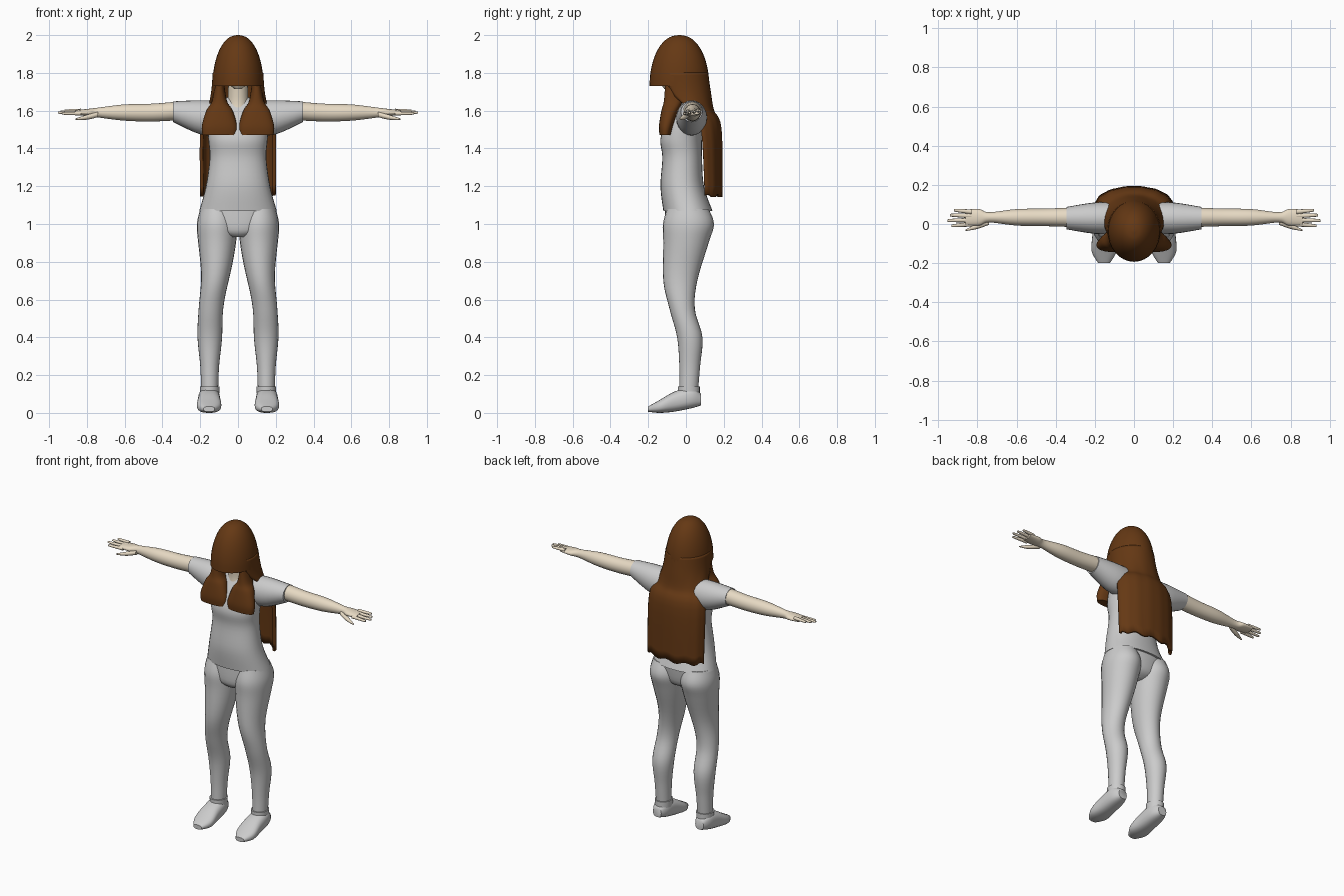
import bpy
from math import sin, cos, tanh, tau, radians, copysign
from mathutils import Vector

if "Cube" in bpy.data.objects:
    bpy.data.objects.remove(bpy.data.objects["Cube"])


def material(name, *rgb):
    mat = bpy.data.materials.new(name)
    mat.use_nodes = True
    mat.diffuse_color = (*rgb, 1)
    shader = mat.node_tree.nodes["Principled BSDF"]
    shader.inputs["Base Color"].default_value = (*rgb, 1)
    return mat


CLOTH = material("grey cloth", .6, .6, .6)
SKIN = material("pale skin", .8, .7, .55)
HAIR = material("brown hair", .13, .04, .007)


def smooth_path(stations, steps=5):
    """Pass a smooth spline through equally long tuples."""
    points = [Vector(station) for station in stations]
    points = [points[0], *points, points[-1]]
    path = []
    for before, start, end, after in zip(points, points[1:], points[2:], points[3:]):
        tangent_in, tangent_out = (end - before) / 2, (after - start) / 2
        for step in range(steps):
            t = step / steps
            ease = t * t * (3 - 2 * t)
            path.append(start.lerp(end, ease) + tangent_in * t * (1 - t) ** 2
                        - tangent_out * t * t * (1 - t))
    return path + [points[-1]]


def bridge(rows, width, closed):
    """Quads between consecutive rows of vertices."""
    faces = []
    for row in range(rows - 1):
        for i in range(width if closed else width - 1):
            low, following = row * width, (i + 1) % width
            faces.append((low + i, low + following,
                          low + width + following, low + width + i))
    return faces


def make(name, verts, faces, mat, mirror=False):
    """Create a smooth shaded part, optionally mirrored to the other side."""
    mesh = bpy.data.meshes.new(name)
    mesh.from_pydata(verts, [], faces)
    mesh.materials.append(mat)
    part = bpy.data.objects.new(name, mesh)
    bpy.context.collection.objects.link(part)
    bpy.ops.object.select_all(action="DESELECT")
    part.select_set(True)
    bpy.context.view_layer.objects.active = part
    bpy.ops.object.mode_set(mode="EDIT")
    bpy.ops.mesh.select_all(action="SELECT")
    bpy.ops.mesh.normals_make_consistent(inside=False)
    bpy.ops.object.mode_set(mode="OBJECT")
    bpy.ops.object.shade_smooth_by_angle(angle=radians(50))
    if mirror:
        part.modifiers.new("mirror", "MIRROR")
    return part


def loft(name, axis, mat, stations, side=lambda t: 0, mirror=False, sides=24, power=1):
    """Skin oval rings; station = place on axis, second centre, two radii."""
    rings = smooth_path(stations)
    verts = []
    for t, centre, radius_u, radius_v in rings:
        for i in range(sides):
            c, s = cos(tau * i / sides), sin(tau * i / sides)
            u = side(t) + radius_u * copysign(abs(c) ** power, c)
            v = centre + radius_v * copysign(abs(s) ** power, s)
            verts.append({"x": (t, u, v), "y": (u, t, v), "z": (u, v, t)}[axis])
    faces = bridge(len(rings), sides, closed=True)
    faces += [tuple(range(sides)), tuple(range(len(verts) - sides, len(verts)))]
    return make(name, verts, faces, mat, mirror)


def curtain(name, mat, stations, columns=30, thickness=.018):
    """Open arc sheet; station = height, centre, two radii, wrap past the sides."""
    rings = smooth_path(stations)
    verts = []
    for row, (z, centre, radius_x, radius_y, wrap) in enumerate(rings):
        fall = row / len(rings)
        for i in range(columns):
            angle = radians(-wrap + (180 + 2 * wrap) * i / (columns - 1))
            wave = 1 + .012 * sin(i * 1.6) * fall
            ragged = .01 * sin(i) * fall ** 4
            verts.append((radius_x * wave * cos(angle),
                          centre + radius_y * wave * sin(angle), z + ragged))
    sheet = make(name, verts, bridge(len(rings), columns, closed=False), mat)
    solid = sheet.modifiers.new("thickness", "SOLIDIFY")
    solid.thickness = thickness
    solid.offset = 0


def leg_side(z):
    """The thighs meet at the hips and the shins stand apart."""
    return .13 + .02 * tanh((.65 - z) * 8)


# Shirt body and sleeves
loft("shirt_body", "z", CLOTH, [
    (1.07, .01, .205, .13), (1.2, -.02, .17, .115), (1.35, -.02, .15, .105),
    (1.45, -.025, .157, .11), (1.55, 0, .16, .1), (1.63, .02, .12, .075),
    (1.67, .02, .06, .06)], sides=32, power=.9)
loft("sleeve", "x", CLOTH, [
    (.08, 1.56, .08, .09), (.2, 1.565, .08, .09), (.345, 1.595, .057, .054)],
    side=lambda x: .03, mirror=True)

# Trousers: hips and mirrored legs
loft("hips", "z", CLOTH, [
    (.93, -.01, .05, .07), (.97, 0, .15, .11), (1.09, .01, .195, .12)],
    sides=32, power=.9)
loft("trouser_leg", "z", CLOTH, [
    (.13, .015, .045, .05), (.25, .02, .05, .055), (.4, .02, .065, .067),
    (.55, -.02, .065, .067), (.7, -.03, .073, .09), (.9, 0, .1, .12),
    (1, .013, .107, .135), (1.08, .01, .09, .11)],
    side=leg_side, mirror=True)

# Shoes with a low collar
loft("shoe", "y", CLOTH, [
    (.08, .07, .03, .03), (.03, .08, .053, .055), (-.06, .06, .06, .053),
    (-.14, .034, .063, .034), (-.2, .02, .03, .014)],
    side=lambda y: .153, mirror=True, power=.8)
loft("shoe_collar", "z", CLOTH, [(.08, .015, .05, .058), (.14, .015, .052, .058)],
     side=leg_side, mirror=True)

# Arms running into the palms
loft("arm", "x", SKIN, [
    (.3, 1.6, .05, .05), (.45, 1.59, .045, .047), (.6, 1.59, .042, .043),
    (.74, 1.59, .026, .026), (.79, 1.59, .042, .02), (.86, 1.59, .04, .012)],
    side=lambda x: .034, mirror=True)

# Fingers fan across the palm, the second from the front being longest
for i, finger in enumerate(["little", "ring", "middle", "index"]):
    z = 1.6 - .005 * i
    tip = .955 - .02 * abs(i - 1.8)
    loft(finger + "_finger", "x", SKIN, [
        (.83, z, .012, .011), (tip - .01, z, .008, .007), (tip, z, .003, .003)],
        side=lambda x: .062 - .021 * i + (x - .83) * (.1 - .06 * i),
        mirror=True, sides=10)
loft("thumb", "x", SKIN, [
    (.74, 1.58, .014, .014), (.8, 1.565, .014, .013), (.86, 1.555, .004, .004)],
    side=lambda x: .01 - (x - .74) * .35, mirror=True, sides=12)

# Neck and head under the hair
loft("neck", "z", SKIN, [(1.58, 0, .07, .07), (1.65, 0, .056, .06), (1.78, -.02, .05, .055)])
loft("head", "z", SKIN, [
    (1.715, -.09, .02, .025), (1.8, -.05, .09, .11), (1.95, -.04, .05, .07)])

# Hair: a dome, a long curtain behind and two locks in front
dome = []
for step in range(9):
    rise = radians(11 * step)
    shrink = cos(rise) ** .9
    dome.append((1.73 + .27 * sin(rise), -.035, .135 * shrink, .158 * shrink))
loft("hair_top", "z", HAIR, dome, sides=32)
curtain("back_hair", HAIR, [
    (1.8, -.03, .125, .138, 30), (1.7, -.01, .133, .133, 30), (1.6, .03, .155, .11, 5),
    (1.5, .08, .19, .1, 0), (1.15, .1, .19, .085, 0)])
loft("front_lock", "z", HAIR, [
    (1.74, -.04, .025, .07), (1.65, -.067, .04, .05), (1.6, -.085, .07, .045),
    (1.52, -.105, .093, .038), (1.47, -.11, .09, .03)],
    side=lambda z: .098, mirror=True, power=.85)
